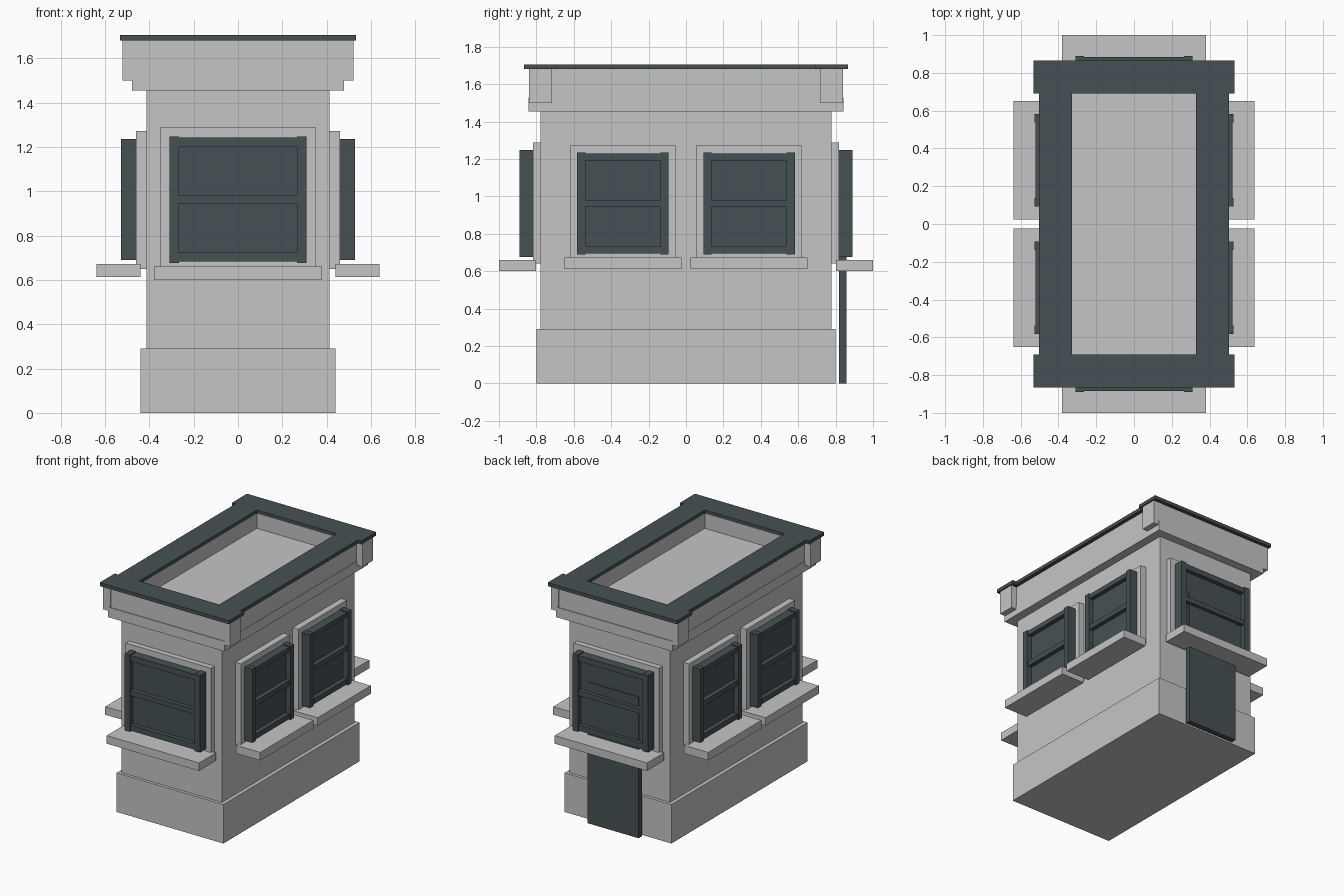
import bpy, bmesh, math
from mathutils import Matrix

if "Cube" in bpy.data.objects:
    bpy.data.objects.remove(bpy.data.objects["Cube"])


def material(name, rgb):
    m = bpy.data.materials.new(name)
    m.diffuse_color = (*rgb, 1)
    m.use_nodes = True
    m.node_tree.nodes["Principled BSDF"].inputs["Base Color"].default_value = m.diffuse_color
    return m


STONE = material("light_stone", (0.56, 0.56, 0.56))
DARK = material("dark_slate", (0.060, 0.083, 0.090))


def boxes(name, mat, spans, turn=0):
    """One object from boxes (x0, x1, y0, y1, z0, z1), turned about z in degrees."""
    bm = bmesh.new()
    for x0, x1, y0, y1, z0, z1 in spans:
        mtx = (Matrix.Translation(((x0 + x1) / 2, (y0 + y1) / 2, (z0 + z1) / 2))
               @ Matrix.Diagonal((x1 - x0, y1 - y0, z1 - z0, 1)))
        bmesh.ops.create_cube(bm, size=1, matrix=mtx)
    bm.transform(Matrix.Rotation(math.radians(turn), 4, 'Z'))
    me = bpy.data.meshes.new(name)
    bm.to_mesh(me)
    bm.free()
    me.materials.append(mat)
    ob = bpy.data.objects.new(name, me)
    bpy.context.collection.objects.link(ob)
    return ob


def ring(ox, oy, ix, iy, z0, z1, ex=None):
    """Rectangular ring; ex optionally widens the two end bars."""
    ex = ex or ox
    return [(-ex, ex, iy, oy, z0, z1), (-ex, ex, -oy, -iy, z0, z1),
            (ix, ox, -iy, iy, z0, z1), (-ox, -ix, -iy, iy, z0, z1)]


def window(name, turn, u, wall, half, z0, z1, casing, casing_z, sill, panes):
    """Window on a wall facing -y before turning; u is its centre, depths run outwards."""
    wall_in, face, front, sill_in, sill_out = wall

    def b(a0, a1, d0, d1, lo, hi):
        return (u + a0, u + a1, -d1, -d0, lo, hi)

    # flat stone surround and projecting sill
    boxes(name + "_surround", STONE,
          [b(-casing, casing, wall_in, face, *casing_z)], turn)
    boxes(name + "_sill", STONE,
          [b(-sill[0], sill[0], sill_in, sill_out, sill[1], sill[2])], turn)
    # dark frame: stiles, rails slightly set back, recessed pane
    inner = half - 0.044
    lo0, lo1, hi0, hi1 = panes
    rail = front - 0.006
    parts = [b(-half, -inner, face, front, z0, z1),
             b(inner, half, face, front, z0, z1),
             b(-inner, inner, face, rail, z0 + 0.006, lo0),
             b(-inner, inner, face, rail, lo1, hi0),
             b(-inner, inner, face, rail, hi1, z1 - 0.006)]
    boxes(name + "_frame", DARK, parts, turn)
    boxes(name + "_pane", DARK,
          [b(-inner, inner, face, front - 0.038, lo0, hi1)], turn)


# plinth and body (body top forms the sunken roof floor)
boxes("plinth", STONE, [(-0.44, 0.44, -0.80, 0.80, 0, 0.29)])
boxes("body", STONE, [(-0.413, 0.413, -0.778, 0.778, 0.29, 1.57)])

# cornice: lower band, parapet and corner blocks
boxes("cornice_band", STONE, [(-0.478, 0.478, -0.843, 0.843, 1.455, 1.53)])
boxes("parapet", STONE, ring(0.475, 0.838, 0.328, 0.69, 1.53, 1.68))
boxes("corner_blocks", STONE,
      [(min(sx * 0.46, sx * 0.522), max(sx * 0.46, sx * 0.522),
        min(sy * 0.717, sy * 0.839), max(sy * 0.717, sy * 0.839), 1.50, 1.68)
       for sx in (-1, 1) for sy in (-1, 1)])

# dark roof coping with wider ends
boxes("roof_coping", DARK, ring(0.503, 0.865, 0.328, 0.69, 1.68, 1.706, ex=0.532))

# front and back windows
for label, turn in (("front", 0), ("back", 180)):
    window(label + "_window", turn, 0, (0.77, 0.819, 0.89, 0.803, 1.0), 0.31,
           0.677, 1.248, 0.351, (0.64, 1.287), (0.38, 0.60, 0.66),
           (0.725, 0.944, 0.98, 1.20))

# two windows on each side
for label, turn in (("right", 90), ("left", -90)):
    for n, u in enumerate((-0.3375, 0.3375), 1):
        window(f"{label}_window_{n}", turn, u, (0.40, 0.46, 0.527, 0.44, 0.6375), 0.245,
               0.69, 1.235, 0.284, (0.65, 1.273), (0.3125, 0.613, 0.673),
               (0.735, 0.945, 0.982, 1.193))

# back door slab, its top showing in the back window
boxes("back_door", DARK, [(-0.21, 0.21, 0.817, 0.858, 0, 1.05)])
